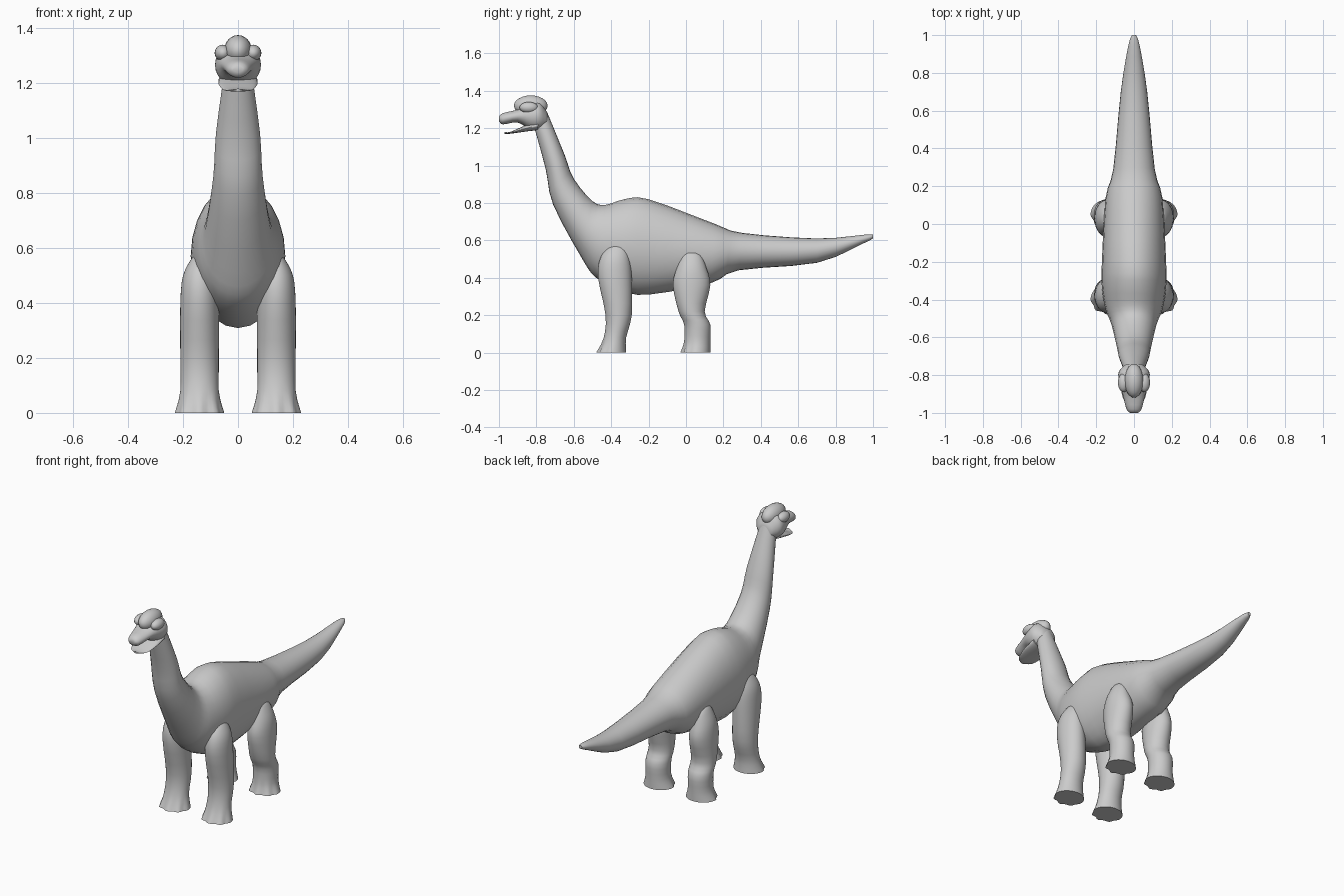
import bpy, bmesh, math
from mathutils import Vector

cube = bpy.data.objects.get("Cube")
if cube:
    bpy.data.objects.remove(cube)

# Single grey skin
GREY = (0.6, 0.6, 0.6, 1)
skin = bpy.data.materials.new("grey skin")
skin.use_nodes = True
skin.diffuse_color = GREY
skin.node_tree.nodes["Principled BSDF"].inputs["Base Color"].default_value = GREY


def spline(before, start, end, after, t):
    """Catmull-Rom value between start and end."""
    slope_in, slope_out = (end - before) / 2, (after - start) / 2
    rise = end - start
    bend = 3 * rise - 2 * slope_in - slope_out
    twist = slope_in + slope_out - 2 * rise
    return start + t * (slope_in + t * (bend + t * twist))


def smooth_stations(stations, steps):
    """Fill in extra stations along a smooth path."""
    padded = [stations[0], *stations, stations[-1]]
    result = []
    for quad in zip(padded, padded[1:], padded[2:], padded[3:]):
        for step in range(steps):
            result.append([spline(*values, step / steps) for values in zip(*quad)])
    return result + [stations[-1]]


def finish(name, bm):
    """Turn a bmesh into a smooth-shaded object that keeps its sharp edges."""
    bmesh.ops.recalc_face_normals(bm, faces=bm.faces)
    mesh = bpy.data.meshes.new(name)
    bm.to_mesh(mesh)
    bm.free()
    mesh.materials.append(skin)
    for polygon in mesh.polygons:
        polygon.use_smooth = True
    mesh.set_sharp_from_angle(angle=math.radians(50))
    bpy.context.collection.objects.link(bpy.data.objects.new(name, mesh))


def loft(name, stations, ring, sides=24, steps=3):
    """Skin a row of rings; ring(station, angle) gives each point."""
    bm = bmesh.new()
    loops = [[bm.verts.new(ring(station, math.tau * k / sides)) for k in range(sides)]
             for station in smooth_stations(stations, steps)]
    for near, far in zip(loops, loops[1:]):
        for k in range(sides):
            bm.faces.new((near[k - 1], near[k], far[k], far[k - 1]))
    bm.faces.new(loops[0])
    bm.faces.new(loops[-1])
    finish(name, bm)


def ellipsoid(name, centre, radii):
    bm = bmesh.new()
    bmesh.ops.create_uvsphere(bm, u_segments=20, v_segments=12, radius=1)
    bmesh.ops.scale(bm, vec=radii, verts=bm.verts)
    bmesh.ops.translate(bm, vec=centre, verts=bm.verts)
    finish(name, bm)


def spine_ring(station, angle):
    """Station: back y and z, belly y and z, half width."""
    back_y, back_z, belly_y, belly_z, width = station
    blend = (1 + math.cos(angle)) / 2
    return Vector((width * math.sin(angle),
                   belly_y + blend * (back_y - belly_y),
                   belly_z + blend * (back_z - belly_z)))


def head_ring(station, angle):
    """Station: y, top, bottom, half width."""
    y, top, bottom, width = station
    return spine_ring((y, top, y, bottom, width), angle)


def leg(name, side, stations):
    """Station: height, centre y, half depth, half width."""
    def ring(station, angle):
        z, y, depth, width = station
        # Toes scallop the front of the foot and fade out up the ankle
        front = math.sqrt(max(0, math.cos(angle)))
        toes = 0.15 * max(0, 1 - z / 0.08)
        size = 1 - toes * front * math.sin(4 * angle) ** 2
        return Vector((side * (0.14 + width * size * math.sin(angle)),
                       y - depth * size * math.cos(angle), z))
    loft(name, stations, ring, sides=40)


# Tail, torso and neck as one skin
loft("body", [
    (1, .63, 1, .61, .01),
    (.95, .63, .94, .58, .03),
    (.7, .61, .7, .48, .07),
    (.3, .64, .28, .44, .11),
    (.15, .69, .13, .37, .15),
    (-.2, .82, -.2, .31, .17),
    (-.33, .82, -.34, .33, .17),
    (-.43, .79, -.48, .4, .15),
    (-.5, .81, -.56, .51, .12),
    (-.6, .93, -.71, .79, .09),
    (-.65, 1.06, -.75, .98, .08),
    (-.74, 1.28, -.81, 1.2, .05),
], spine_ring)

# Skull and snout
loft("head", [
    (-.74, 1.28, 1.21, .04),
    (-.78, 1.34, 1.19, .08),
    (-.83, 1.34, 1.19, .08),
    (-.9, 1.3, 1.23, .06),
    (-.98, 1.28, 1.22, .04),
    (-1, 1.26, 1.24, .02),
], head_ring)

# Open lower jaw
loft("lower_jaw", [
    (-.79, 1.24, 1.19, .07),
    (-.87, 1.21, 1.18, .07),
    (-.94, 1.18, 1.17, .05),
    (-.97, 1.18, 1.17, .01),
], head_ring)

# Domed crest on top of the skull
ellipsoid("crest", (0, -.83, 1.32), (.05, .09, .055))

front_leg = [
    (.58, -.36, .02, .01),
    (.56, -.37, .05, .03),
    (.5, -.38, .08, .06),
    (.4, -.38, .09, .07),
    (.2, -.36, .07, .07),
    (.08, -.38, .06, .07),
    (0, -.4, .08, .09),
]
hind_leg = [
    (.54, .02, .02, .01),
    (.52, .03, .05, .03),
    (.45, .03, .08, .06),
    (.36, .03, .1, .07),
    (.22, .03, .07, .07),
    (.15, .06, .07, .07),
    (.06, .06, .07, .07),
    (0, .05, .08, .09),
]

# Mirrored legs and brow ridges
for label, side in (("left", 1), ("right", -1)):
    leg(label + "_front_leg", side, front_leg)
    leg(label + "_hind_leg", side, hind_leg)
    ellipsoid(label + "_brow", (side * .055, -.84, 1.31), (.03, .05, .03))
